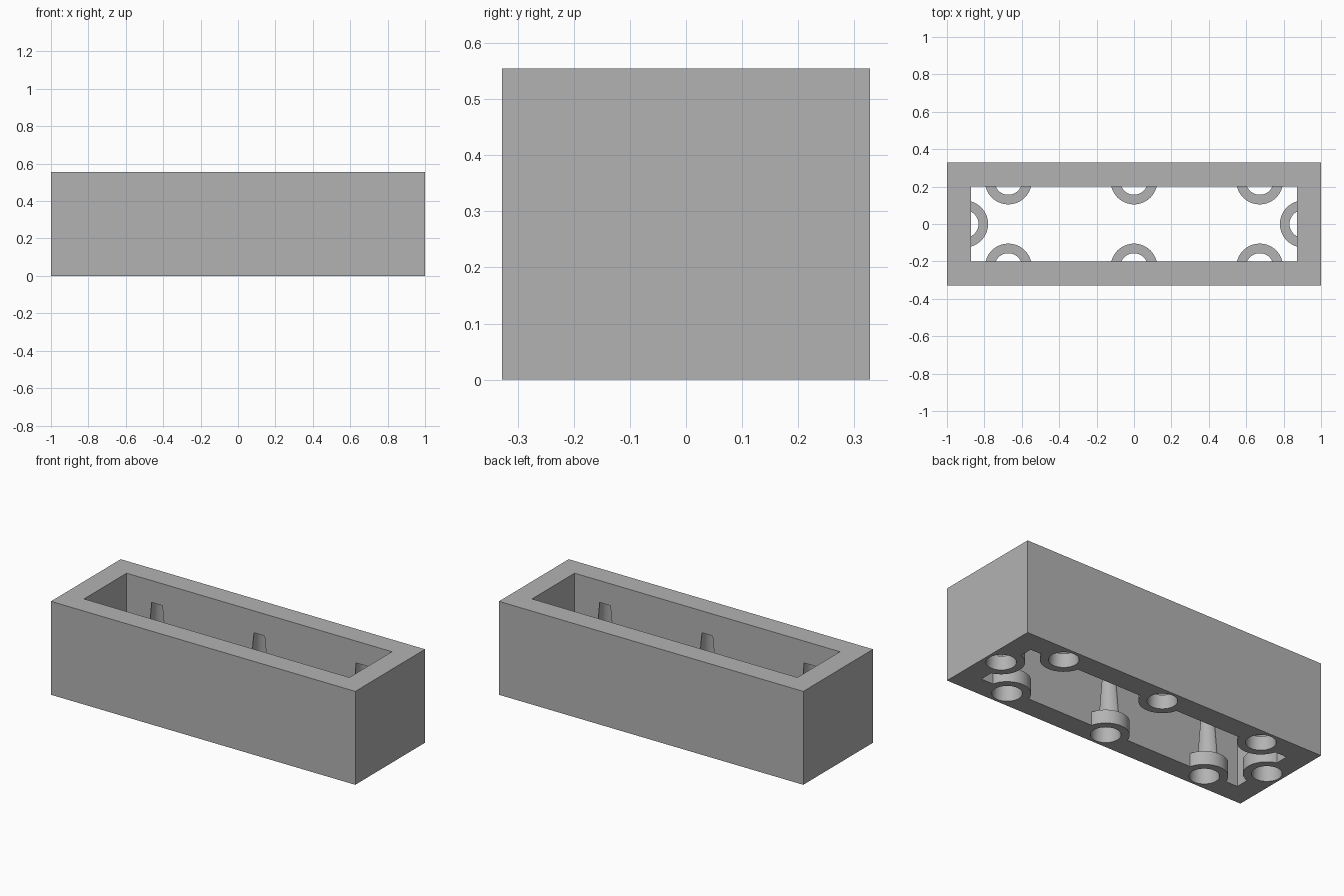
import bpy
import math

cube = bpy.data.objects.get("Cube")
if cube:
    bpy.data.objects.remove(cube, do_unlink=True)

LENGTH, WIDTH, HEIGHT = 2.0, 0.655, 0.555
INNER_X, INNER_Y = 0.872, 0.2        # half sizes of the opening
COLLAR_R, COLLAR_H = 0.125, 0.08
HOLE_R, HOLE_TIP_R, HOLE_H = 0.08, 0.046, 0.425
BELOW = 0.1                          # overshoot of the cutters

grey = bpy.data.materials.new("light grey")
grey.use_nodes = True
colour = (0.45, 0.45, 0.45, 1)
grey.diffuse_color = colour
grey.node_tree.nodes["Principled BSDF"].inputs["Base Color"].default_value = colour


def box(name, size, bottom):
    bpy.ops.mesh.primitive_cube_add(size=1, location=(0, 0, bottom + size[2] / 2))
    obj = bpy.context.object
    obj.name = name
    obj.scale = size
    bpy.ops.object.transform_apply(location=True, rotation=False, scale=True)
    obj.data.materials.append(grey)
    return obj


def cone(name, spot, r_bottom, r_top, bottom, top):
    bpy.ops.mesh.primitive_cone_add(vertices=64, radius1=r_bottom, radius2=r_top,
                                    depth=top - bottom,
                                    location=(*spot, (bottom + top) / 2))
    obj = bpy.context.object
    obj.name = name
    obj.hide_render = True
    obj.data.materials.append(grey)
    return obj


def subtract(target, cutter):
    mod = target.modifiers.new("cut", 'BOOLEAN')
    mod.operation = 'DIFFERENCE'
    mod.solver = 'EXACT'
    mod.object = cutter
    bpy.context.view_layer.objects.active = target
    bpy.ops.object.modifier_apply(modifier=mod.name)
    bpy.data.objects.remove(cutter, do_unlink=True)


# Peg socket centres: three along each long wall, one in each end wall
spots = [(x, y) for x in (-0.672, 0, 0.672) for y in (-0.23, 0.23)]
spots += [(-0.905, 0), (0.905, 0)]

# Open cavity, notched so that collars stay behind around the sockets
cavity = box("cavity_cutter", (2 * INNER_X, 2 * INNER_Y, HEIGHT + 2 * BELOW), -BELOW)
cavity.hide_render = True
for spot in spots:
    subtract(cavity, cone("collar_cutter", spot, COLLAR_R, COLLAR_R, -2 * BELOW, COLLAR_H))

# Rectangular frame with the cavity and the tapered sockets cut out
frame = box("socket_frame", (LENGTH, WIDTH, HEIGHT), 0)
subtract(frame, cavity)
slope = (HOLE_R - HOLE_TIP_R) / HOLE_H
for spot in spots:
    subtract(frame, cone("socket_cutter", spot, HOLE_R + slope * BELOW, HOLE_TIP_R,
                         -BELOW, HOLE_H))

bpy.ops.object.select_all(action='DESELECT')
frame.select_set(True)
bpy.context.view_layer.objects.active = frame
bpy.ops.object.shade_smooth_by_angle(angle=math.radians(30))
